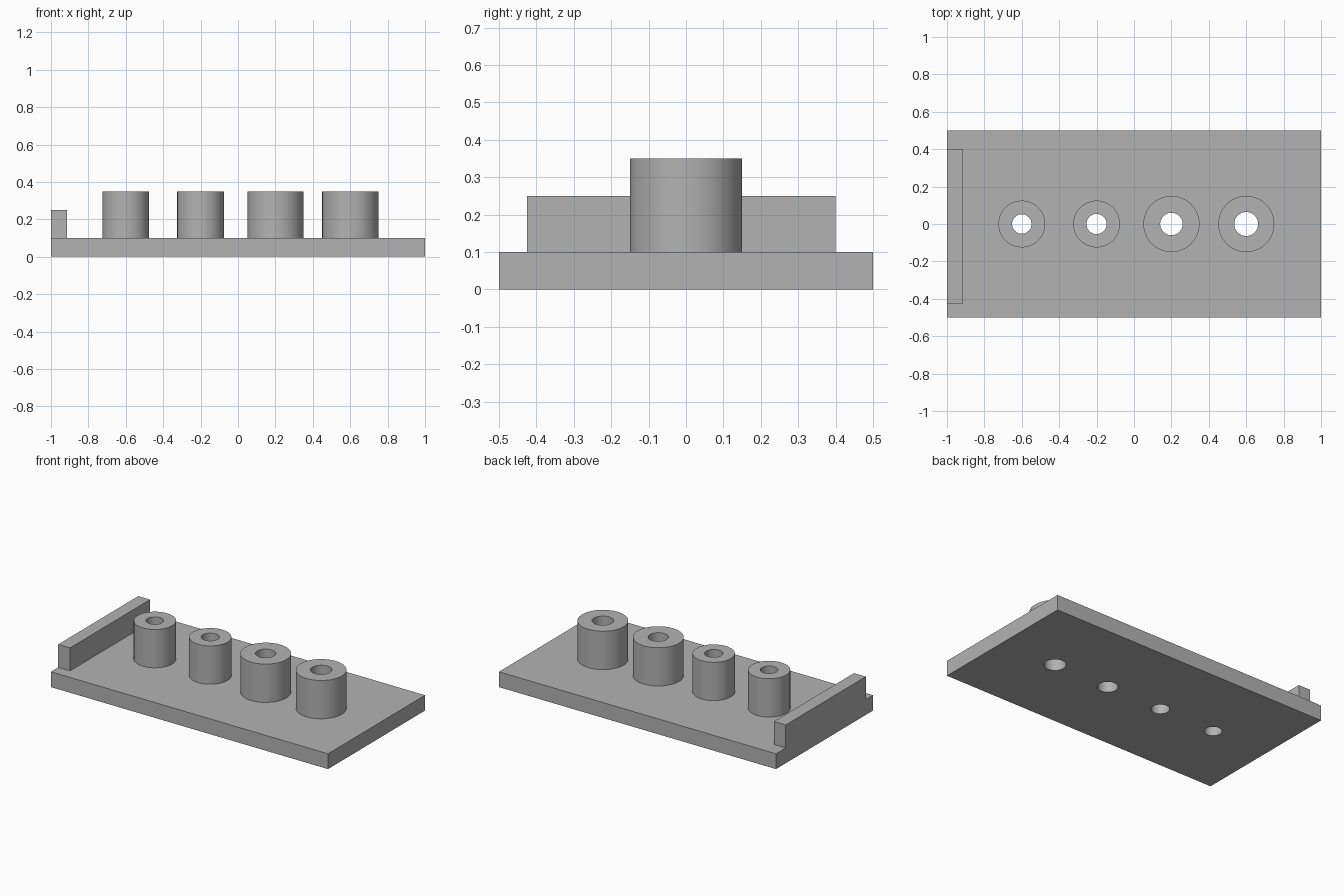
import bpy
import bmesh
import math

default = bpy.data.objects.get("Cube")
if default:
    bpy.data.objects.remove(default, do_unlink=True)

SEGMENTS = 64
PLATE_TOP = 0.10
BOSS_TOP = 0.35
# x position, outer radius, bore radius
BOSSES = [(-0.6, 0.125, 0.052), (-0.2, 0.125, 0.054),
          (0.2, 0.15, 0.06), (0.6, 0.15, 0.064)]

grey = bpy.data.materials.new("plain grey")
grey.use_nodes = True
colour = (0.45, 0.45, 0.45, 1)
grey.diffuse_color = colour
grey.node_tree.nodes["Principled BSDF"].inputs["Base Color"].default_value = colour


def box(name, low, high):
    """Box spanning two opposite corners."""
    size = [b - a for a, b in zip(low, high)]
    centre = [(a + b) / 2 for a, b in zip(low, high)]
    bpy.ops.mesh.primitive_cube_add(size=1, location=centre)
    obj = bpy.context.object
    obj.name = name
    obj.scale = size
    bpy.ops.object.transform_apply(location=False, rotation=False, scale=True)
    obj.data.materials.append(grey)
    return obj


def smooth(obj):
    bpy.ops.object.select_all(action='DESELECT')
    obj.select_set(True)
    bpy.context.view_layer.objects.active = obj
    bpy.ops.object.shade_smooth_by_angle(angle=math.radians(30))


def tube(name, x, outer, bore):
    """Hollow boss: a profile spun around the vertical axis."""
    bm = bmesh.new()
    profile = [(outer, PLATE_TOP), (outer, BOSS_TOP), (bore, BOSS_TOP), (bore, PLATE_TOP)]
    verts = [bm.verts.new((r, 0, z)) for r, z in profile]
    edges = [bm.edges.new((verts[i], verts[(i + 1) % 4])) for i in range(4)]
    bmesh.ops.spin(bm, geom=verts + edges, cent=(0, 0, 0), axis=(0, 0, 1),
                   angle=math.tau, steps=SEGMENTS, use_merge=True)
    bmesh.ops.remove_doubles(bm, verts=bm.verts, dist=0.0001)
    bmesh.ops.recalc_face_normals(bm, faces=bm.faces)
    mesh = bpy.data.meshes.new(name)
    bm.to_mesh(mesh)
    bm.free()
    obj = bpy.data.objects.new(name, mesh)
    obj.location.x = x
    mesh.materials.append(grey)
    bpy.context.collection.objects.link(obj)
    smooth(obj)


# Base plate and the upright wall along its right edge
plate = box("base_plate", (-1, -0.5, 0), (1, 0.5, PLATE_TOP))
box("end_wall", (-1, -0.425, PLATE_TOP), (-0.915, 0.4, 0.25))

# Bosses, with their bores drilled through the plate
for number, (x, outer, bore) in enumerate(BOSSES, 1):
    tube(f"boss_{number}", x, outer, bore)
    bpy.ops.mesh.primitive_cylinder_add(vertices=SEGMENTS, radius=bore, depth=1, location=(x, 0, 0))
    drill = bpy.context.object
    drill.name = f"drill_{number}"
    drill.hide_render = True
    cut = plate.modifiers.new("bore", 'BOOLEAN')
    cut.operation = 'DIFFERENCE'
    cut.solver = 'EXACT'
    cut.object = drill
    bpy.context.view_layer.objects.active = plate
    bpy.ops.object.modifier_apply(modifier=cut.name)
    bpy.data.objects.remove(drill, do_unlink=True)
smooth(plate)
